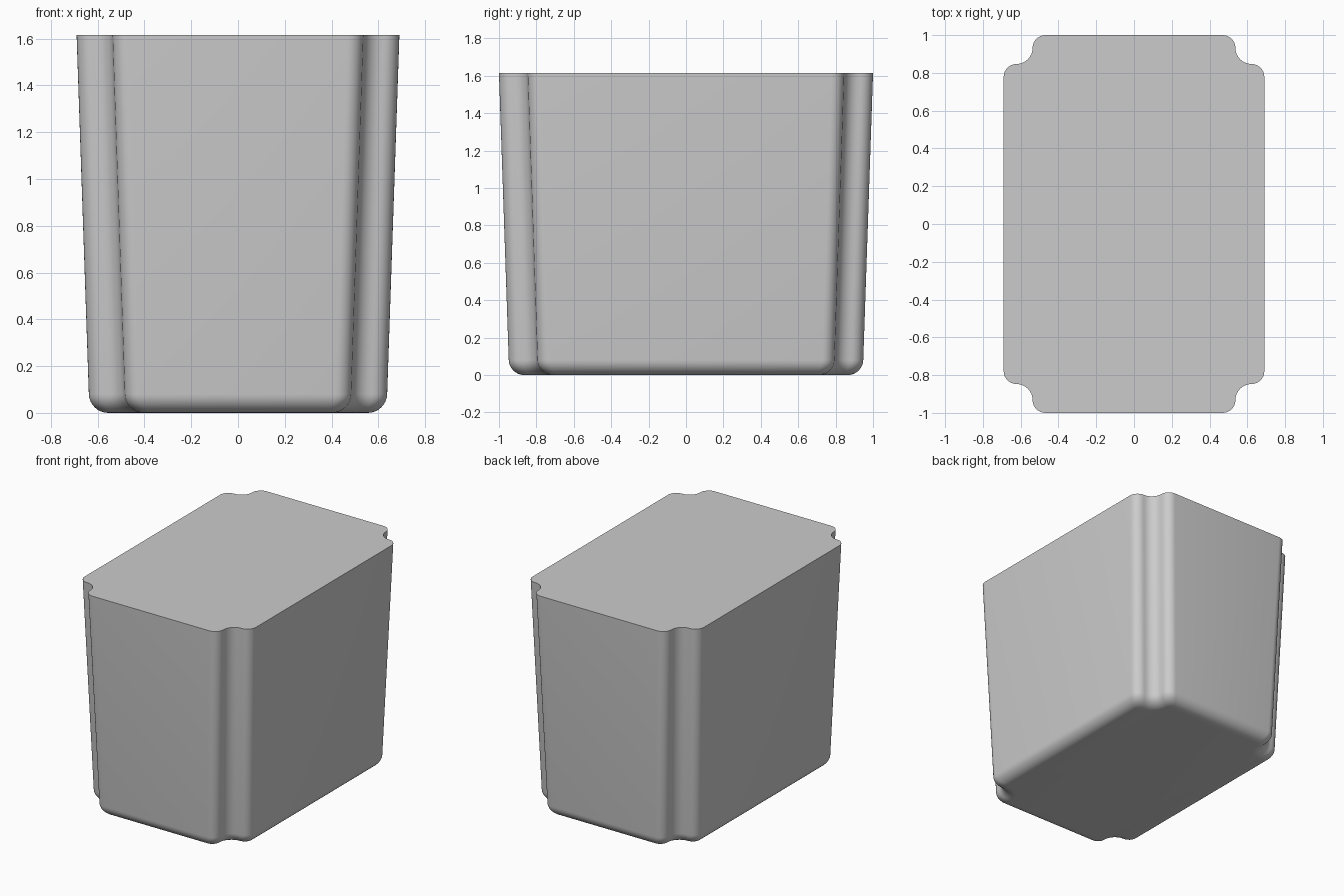
import bpy, bmesh, math

cube = bpy.data.objects.get("Cube")
if cube:
    bpy.data.objects.remove(cube, do_unlink=True)

HALF_X, HALF_Y, HEIGHT = 0.69, 1.0, 1.615
STEP = 0.153             # depth of the corner notch
ROUND = 0.08             # radius of the bottom edge
DRAFT = math.tan(math.radians(1.95))
SEGMENTS = 8

grey = bpy.data.materials.new("plain grey")
grey.use_nodes = True
colour = (0.6, 0.6, 0.6, 1)
grey.diffuse_color = colour
grey.node_tree.nodes["Principled BSDF"].inputs["Base Color"].default_value = colour


def arc(cx, cy, radius, start, end):
    angles = [math.radians(start + (end - start) * i / SEGMENTS) for i in range(SEGMENTS + 1)]
    return [(cx + radius * math.cos(a), cy + radius * math.sin(a)) for a in angles]


def outline(inset, convex):
    """Notched rectangle, counter-clockwise, moved inward by inset."""
    x, y = HALF_X - inset, HALF_Y - inset
    hollow = STEP - convex
    corner = arc(x - convex, y - STEP - convex, convex, 0, 90)
    corner += arc(x - convex, y - STEP + hollow, hollow, 270, 180)[1:]
    corner += arc(x - STEP - convex, y - convex, convex, 0, 90)
    left = [(-px, py) for px, py in reversed(corner)]
    half = corner + left
    return half + [(-px, -py) for px, py in half]


# Levels: rounded bottom edge, then the drafted wall up to the flat top
levels = []
for i in range(SEGMENTS + 1):
    a = math.pi / 2 * i / SEGMENTS
    z = ROUND * (1 - math.cos(a))
    pull = ROUND * (1 - math.sin(a))
    levels.append((z, DRAFT * (HEIGHT - z) + pull, 0.068 - 0.35 * pull))
levels.append((HEIGHT, 0, 0.068))

bm = bmesh.new()
rings = [[bm.verts.new((x, y, z)) for x, y in outline(inset, r)] for z, inset, r in levels]
for low, high in zip(rings, rings[1:]):
    for i in range(len(low)):
        j = (i + 1) % len(low)
        bm.faces.new((low[i], low[j], high[j], high[i]))
bm.faces.new(rings[-1])
bm.faces.new(rings[0][::-1])
bmesh.ops.recalc_face_normals(bm, faces=bm.faces)

mesh = bpy.data.meshes.new("tapered_bin")
bm.to_mesh(mesh)
bm.free()
mesh.materials.append(grey)
body = bpy.data.objects.new("tapered_bin", mesh)
bpy.context.collection.objects.link(body)

bpy.ops.object.select_all(action="DESELECT")
body.select_set(True)
bpy.context.view_layer.objects.active = body
bpy.ops.object.shade_smooth_by_angle(angle=math.radians(35))
